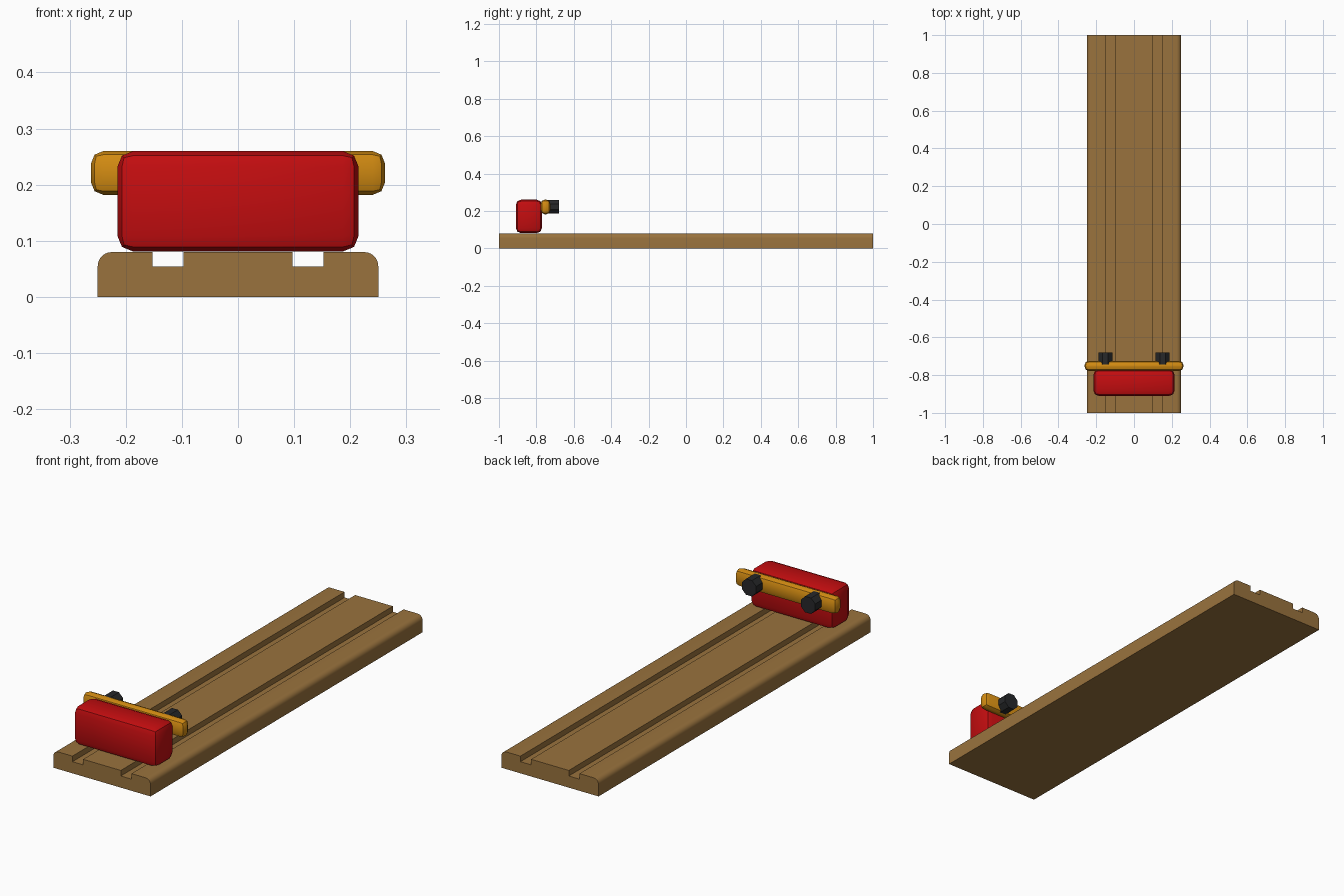
import bpy, bmesh, math
from mathutils import Matrix

if "Cube" in bpy.data.objects:
    bpy.data.objects.remove(bpy.data.objects["Cube"])


def material(name, rgb):
    m = bpy.data.materials.new(name)
    m.diffuse_color = (*rgb, 1)
    m.use_nodes = True
    m.node_tree.nodes["Principled BSDF"].inputs["Base Color"].default_value = m.diffuse_color
    return m


wood = material("wood", (0.32, 0.17, 0.047))
red = material("red", (0.55, 0.004, 0.005))
amber = material("amber", (0.65, 0.26, 0.006))
black = material("black", (0.02, 0.021, 0.023))


def finish(name, bm, mat):
    bmesh.ops.recalc_face_normals(bm, faces=bm.faces[:])
    mesh = bpy.data.meshes.new(name)
    bm.to_mesh(mesh)
    bm.free()
    mesh.materials.append(mat)
    ob = bpy.data.objects.new(name, mesh)
    bpy.context.collection.objects.link(ob)
    bpy.ops.object.select_all(action='DESELECT')
    ob.select_set(True)
    bpy.context.view_layer.objects.active = ob
    bpy.ops.object.shade_smooth_by_angle(angle=math.radians(30))
    return ob


def rounded_box(name, lo, hi, radius, mat):
    bm = bmesh.new()
    bmesh.ops.create_cube(bm, size=1)
    for v in bm.verts:
        v.co = [lo[i] if v.co[i] < 0 else hi[i] for i in range(3)]
    bmesh.ops.bevel(bm, geom=bm.edges[:], offset=radius, segments=2,
                    profile=0.5, affect='EDGES')
    return finish(name, bm, mat)


# Track board: grooved profile with rounded shoulders, extruded along y
W, H, R = 0.25, 0.08, 0.025
half = [(0.097, H), (0.097, 0.054), (0.152, 0.054), (0.152, H)]
for i in range(7):
    a = math.radians(90 - 15 * i)
    half.append((W - R + R * math.cos(a), H - R + R * math.sin(a)))
half.append((W, 0))
profile = half + [(-x, z) for x, z in reversed(half)]
bm = bmesh.new()
face = bm.faces.new([bm.verts.new((x, -1, z)) for x, z in profile])
ext = bmesh.ops.extrude_face_region(bm, geom=[face])
bmesh.ops.translate(bm, vec=(0, 2, 0),
                    verts=[g for g in ext["geom"] if isinstance(g, bmesh.types.BMVert)])
finish("track_board", bm, wood)

# Stop block and the bar behind it
rounded_box("stop_block", (-0.215, -0.91, 0.081), (0.215, -0.77, 0.26), 0.028, red)
rounded_box("buffer_bar", (-0.262, -0.777, 0.182), (0.262, -0.725, 0.26), 0.022, amber)

# Octagonal buffers
for side, x in (("left", -0.152), ("right", 0.152)):
    bm = bmesh.new()
    r = 0.037 / math.cos(math.pi / 8)
    bmesh.ops.create_cone(bm, cap_ends=True, segments=8, radius1=r, radius2=r, depth=0.075,
                          matrix=Matrix.Rotation(math.pi / 8, 4, 'Z'))
    bmesh.ops.transform(bm, verts=bm.verts[:], matrix=Matrix.Translation((x, -0.7175, 0.222))
                        @ Matrix.Rotation(math.pi / 2, 4, 'X'))
    # make sure a flat side faces up
    top = max(v.co.z for v in bm.verts)
    if sum(abs(v.co.z - top) < 1e-4 for v in bm.verts) < 4:
        bmesh.ops.rotate(bm, verts=bm.verts[:], cent=(x, -0.7175, 0.222),
                         matrix=Matrix.Rotation(math.pi / 8, 3, 'Y'))
    finish(side + "_buffer", bm, black)
